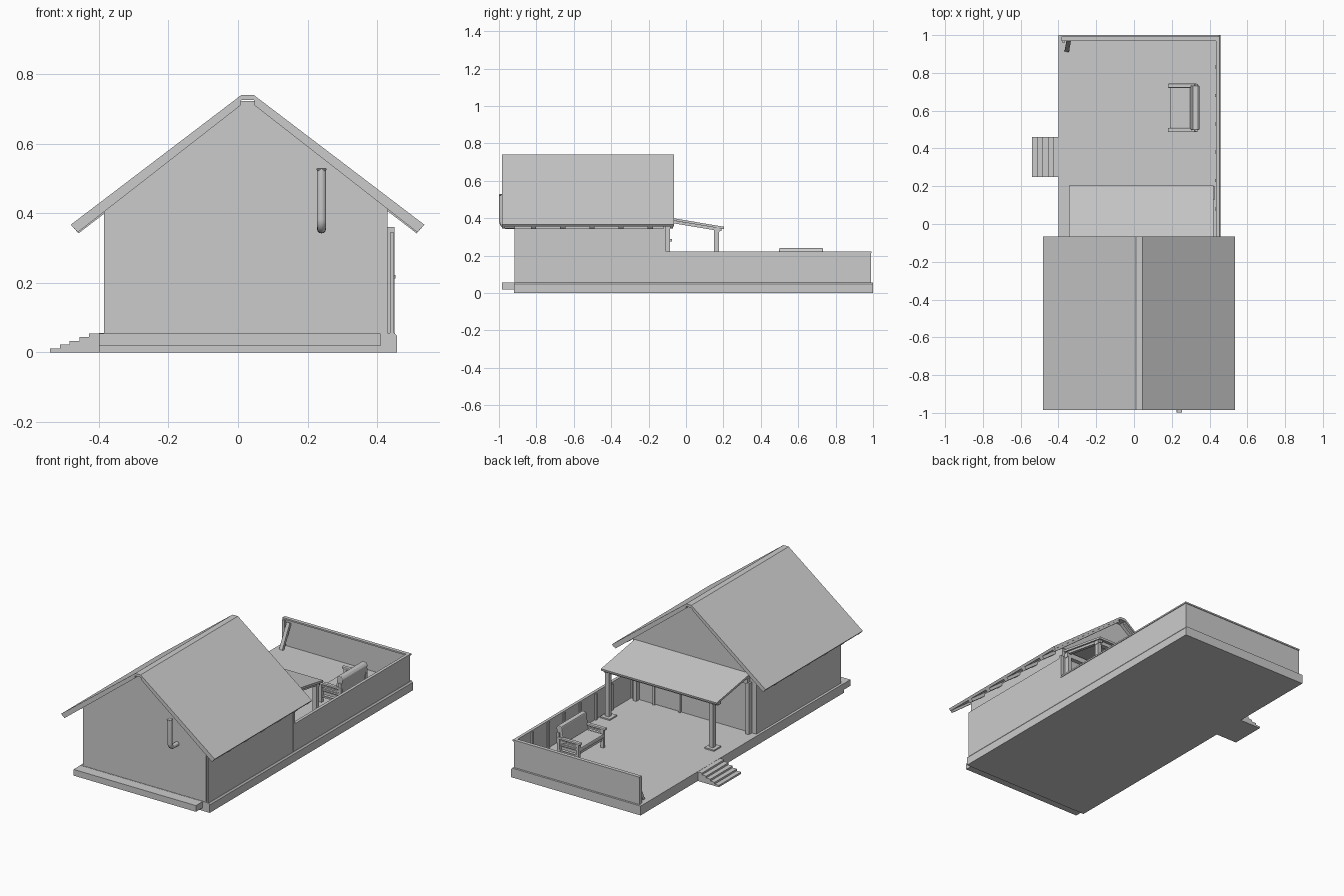
import bpy, bmesh, math
from mathutils import Vector


def finish(name, bm, bevel=0):
    bmesh.ops.recalc_face_normals(bm, faces=bm.faces)
    me = bpy.data.meshes.new(name)
    bm.to_mesh(me)
    bm.free()
    ob = bpy.data.objects.new(name, me)
    bpy.context.collection.objects.link(ob)
    if bevel:
        m = ob.modifiers.new("bevel", 'BEVEL')
        m.width, m.segments = bevel, 2
    return ob


def box(name, x0, x1, y0, y1, z0, z1, bevel=0):
    bm = bmesh.new()
    bmesh.ops.create_cube(bm, size=1)
    for v in bm.verts:
        v.co = Vector(((x0 + x1) / 2 + v.co.x * (x1 - x0),
                       (y0 + y1) / 2 + v.co.y * (y1 - y0),
                       (z0 + z1) / 2 + v.co.z * (z1 - z0)))
    return finish(name, bm, bevel)


def extrude(name, pts, a, b, axis='y', bevel=0):
    """Extrude an (x,z) profile along y, or a (y,z) profile along x."""
    bm = bmesh.new()
    put = (lambda p, t: (p[0], t, p[1])) if axis == 'y' else (lambda p, t: (t, p[0], p[1]))
    f = bm.faces.new([bm.verts.new(put(p, a)) for p in pts])
    r = bmesh.ops.extrude_face_region(bm, geom=[f])
    d = Vector(put((0, 0), b - a))
    for v in r['geom']:
        if isinstance(v, bmesh.types.BMVert):
            v.co += d
    return finish(name, bm, bevel)


def beam(name, p, q, w, d):
    p, q = Vector(p), Vector(q)
    ob = box(name, -w / 2, w / 2, -d / 2, d / 2, 0, (q - p).length)
    ob.location = p
    ob.rotation_euler = (q - p).to_track_quat('Z', 'Y').to_euler()
    return ob


# Base slab and front ledge
extrude("base", [(-0.4, 0), (0.457, 0), (0.457, 0.047), (0.45, 0.056), (-0.4, 0.056)], -0.92, 1.0)
box("front_ledge", -0.4, 0.41, -0.983, -0.92, 0.018, 0.055)

# House body with gable
CX = 0.0275
extrude("house_walls", [(-0.385, 0.055), (0.43, 0.055), (0.43, 0.415), (-0.385, 0.415)], -0.917, -0.115)
extrude("gable", [(-0.385, 0.415), (0.43, 0.415), (0.43, 0.42), (0.047, 0.722),
                  (0.01, 0.722), (-0.385, 0.42)], -0.92, -0.112)

# Roof sheet, mirrored around the ridge
half = [(0.0175, 0.74), (0.508, 0.367), (0.498, 0.355), (0.0175, 0.725)]
prof = [(CX + x, z) for x, z in half] + [(CX - x, z) for x, z in reversed(half)]
extrude("roof", prof, -0.985, -0.065)

# Rafters below the eaves
for s in (-1, 1):
    for i in range(5):
        y = -0.815 + i * 0.156
        pts = [(CX + s * x, z) for x, z in [(0.38, 0.446), (0.498, 0.356), (0.486, 0.342), (0.38, 0.423)]]
        extrude("rafter", pts, y - 0.014, y + 0.014)
    pts = [(CX + s * x, z) for x, z in [(0.02, 0.725), (0.498, 0.356), (0.488, 0.345), (0.02, 0.71)]]
    for y in (-0.983, -0.085):
        extrude("barge_rafter", pts, y, y + 0.015)

# Right house wall panel and deck fence
box("side_panel", 0.437, 0.448, -0.917, -0.12, 0.055, 0.345)
box("panel_post", 0.428, 0.45, -0.12, -0.106, 0.055, 0.36)
box("side_fence", 0.438, 0.448, -0.106, 0.985, 0.055, 0.213)
box("side_fence_cap", 0.434, 0.452, -0.106, 0.988, 0.213, 0.222)
for i in range(7):
    y = 0.08 + i * 0.15
    box("fence_stud", 0.43, 0.438, y - 0.008, y + 0.008, 0.055, 0.213)
box("back_fence", -0.385, 0.448, 0.977, 0.988, 0.055, 0.213)
box("back_fence_cap", -0.385, 0.452, 0.97, 0.992, 0.213, 0.222)
box("fence_end_post", -0.382, -0.365, 0.962, 0.978, 0.055, 0.213)
beam("fence_brace", (-0.355, 0.918, 0.056), (-0.345, 0.975, 0.2), 0.024, 0.014)

# Sloping porch roof
extrude("porch_roof", [(-0.115, 0.408), (0.204, 0.354), (0.202, 0.342), (-0.115, 0.395)], -0.345, 0.42, 'x')
for x in (-0.3, 0.06, 0.40):
    extrude("porch_rafter", [(-0.112, 0.394), (0.19, 0.344), (0.19, 0.33), (-0.112, 0.38)],
            x - 0.01, x + 0.01, 'x')
box("porch_beam", -0.335, 0.415, 0.15, 0.178, 0.325, 0.347)
box("wall_beam", -0.345, 0.415, -0.113, -0.088, 0.355, 0.385)
for x in (-0.29, 0.4):
    box("porch_post", x - 0.013, x + 0.013, 0.151, 0.177, 0.055, 0.33)
    box("post_foot", x - 0.034, x + 0.03, 0.13, 0.198, 0.055, 0.064)
for x in (-0.345, 0.4):
    box("wall_post", x - 0.011, x + 0.011, -0.114, -0.086, 0.055, 0.36)

# Door on the porch wall
box("door_leaf", 0.12, 0.28, -0.116, -0.108, 0.06, 0.29)
for x in (0.11, 0.28):
    box("door_jamb", x, x + 0.012, -0.116, -0.102, 0.056, 0.3)
box("door_head", 0.11, 0.292, -0.116, -0.102, 0.29, 0.302)
box("porch_lamp", 0.06, 0.08, -0.116, -0.075, 0.275, 0.29)

# Side steps
steps = [(-0.4, 0.0)]
xs = [-0.54, -0.512, -0.484, -0.456, -0.428]
for i, x in enumerate(xs):
    steps += [(x, 0.011 * i), (x, 0.011 * (i + 1))]
steps.append((-0.4, 0.055))
steps[1] = (-0.54, 0.0)
extrude("side_steps", steps, 0.25, 0.46)

# Garden bench facing the steps
box("bench_seat", 0.19, 0.33, 0.505, 0.725, 0.115, 0.14, 0.006)
box("bench_frame", 0.2, 0.33, 0.507, 0.723, 0.098, 0.115)
extrude("bench_back", [(0.295, 0.14), (0.325, 0.12), (0.347, 0.225), (0.335, 0.24), (0.31, 0.238)],
        0.497, 0.733, bevel=0.005)
for y in (0.49, 0.724):
    box("bench_front_leg", 0.192, 0.21, y, y + 0.016, 0.055, 0.165)
    extrude("bench_back_leg", [(0.315, 0.055), (0.333, 0.055), (0.34, 0.2), (0.322, 0.2)], y, y + 0.016)
    box("bench_arm", 0.18, 0.333, y - 0.003, y + 0.019, 0.162, 0.175, 0.004)
    for z in (0.085, 0.125, 0.145):
        box("bench_side_rail", 0.2, 0.325, y + 0.004, y + 0.012, z, z + 0.01)

# Flue pipe bending up out of the front wall
path = [(-0.91, 0.355), (-0.957, 0.355)]
path += [(-0.957 - 0.029 * math.sin(a), 0.384 - 0.029 * math.cos(a))
         for a in (math.radians(15 * k) for k in range(1, 7))]
path.append((-0.986, 0.528))
cu = bpy.data.curves.new("flue_pipe", 'CURVE')
cu.dimensions = '3D'
cu.bevel_depth = 0.013
cu.bevel_resolution = 4
cu.use_fill_caps = True
sp = cu.splines.new('POLY')
sp.points.add(len(path) - 1)
for p, (y, z) in zip(sp.points, path):
    p.co = (0.24, y, z, 1)
pipe = bpy.data.objects.new("flue_pipe", cu)
bpy.context.collection.objects.link(pipe)
bpy.context.view_layer.objects.active = pipe
pipe.select_set(True)
bpy.ops.object.convert(target='MESH')
bpy.ops.object.shade_smooth_by_angle()
box("flue_rim", 0.2255, 0.2545, -0.999, -0.973, 0.522, 0.53, 0.004)
